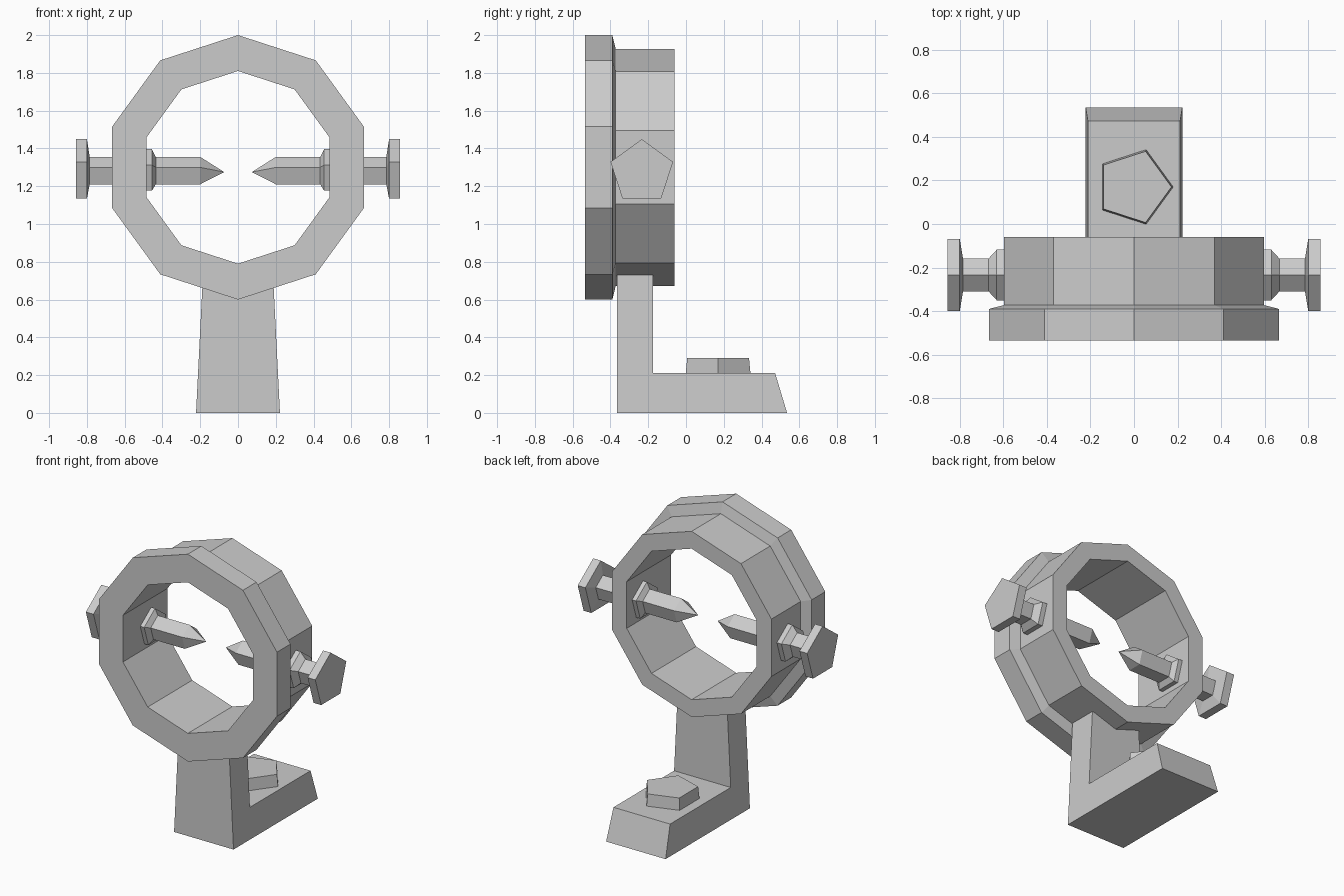
import bpy, bmesh
from math import sin, cos, pi
from mathutils import Vector

cube = bpy.data.objects.get("Cube")
if cube:
    bpy.data.objects.remove(cube, do_unlink=True)

COLOUR = (0.6, 0.6, 0.6, 1)
grey = bpy.data.materials.new("plain grey")
grey.use_nodes = True
grey.diffuse_color = COLOUR
grey.node_tree.nodes["Principled BSDF"].inputs["Base Color"].default_value = COLOUR


def finish(name, bm):
    bmesh.ops.recalc_face_normals(bm, faces=bm.faces)
    mesh = bpy.data.meshes.new(name)
    bm.to_mesh(mesh)
    bm.free()
    mesh.materials.append(grey)
    obj = bpy.data.objects.new(name, mesh)
    bpy.context.collection.objects.link(obj)
    return obj


def turned(name, profile, sides, centre, axis, first, closed=False):
    """Sweep (distance along axis, radius) points round an axis; first = direction of corner one."""
    axis, first, centre = Vector(axis), Vector(first), Vector(centre)
    other = axis.cross(first)
    bm = bmesh.new()
    rings = []
    for along, radius in profile:
        angles = [2 * pi * k / sides for k in range(sides)]
        rings.append([bm.verts.new(centre + axis * along + (first * cos(a) + other * sin(a)) * radius)
                      for a in angles])
    pairs = list(zip(rings, rings[1:]))
    if closed:
        pairs.append((rings[-1], rings[0]))
    else:
        bm.faces.new(rings[0])
        bm.faces.new(rings[-1])
    for a, b in pairs:
        for k in range(sides):
            j = (k + 1) % sides
            bm.faces.new((a[k], a[j], b[j], b[k]))
    bmesh.ops.remove_doubles(bm, verts=bm.verts, dist=0.0005)
    return finish(name, bm)


# Ten-sided ring with a wider front flange
turned("ring", [(-0.535, 0.51), (-0.535, 0.70), (-0.39, 0.70), (-0.372, 0.627),
                (-0.06, 0.627), (-0.06, 0.51)],
       10, (0, 0, 1.3), (0, 1, 0), (0, 0, 1), closed=True)

# Pointed five-sided clamp screws, each with a collar and a head
screw = [(0.073, 0.0002), (0.2, 0.08), (0.435, 0.08), (0.456, 0.122), (0.63, 0.122),
         (0.667, 0.08), (0.785, 0.08), (0.8, 0.174), (0.857, 0.174)]
for side, x in (("left", 1), ("right", -1)):
    turned(side + "_screw", screw, 5, (0, -0.234, 1.275), (x, 0, 0), (0, 0, 1))

# L-shaped stand, narrowing towards the top
outline = [(-0.365, 0), (0.535, 0), (0.472, 0.21), (-0.175, 0.21), (-0.175, 0.73), (-0.365, 0.73)]
bm = bmesh.new()
flanks = []
for s in (-1, 1):
    flanks.append([bm.verts.new((s * (0.222 - 0.05 * z), y, z)) for y, z in outline])
    bm.faces.new(flanks[-1])
for k in range(len(outline)):
    j = (k + 1) % len(outline)
    bm.faces.new((flanks[0][k], flanks[0][j], flanks[1][j], flanks[1][k]))
finish("stand", bm)

# Five-sided bolt head on the foot
turned("foot_bolt", [(0.2, 0.181), (0.29, 0.172)], 5, (0, 0.17, 0), (0, 0, 1), (1, 0, 0))
